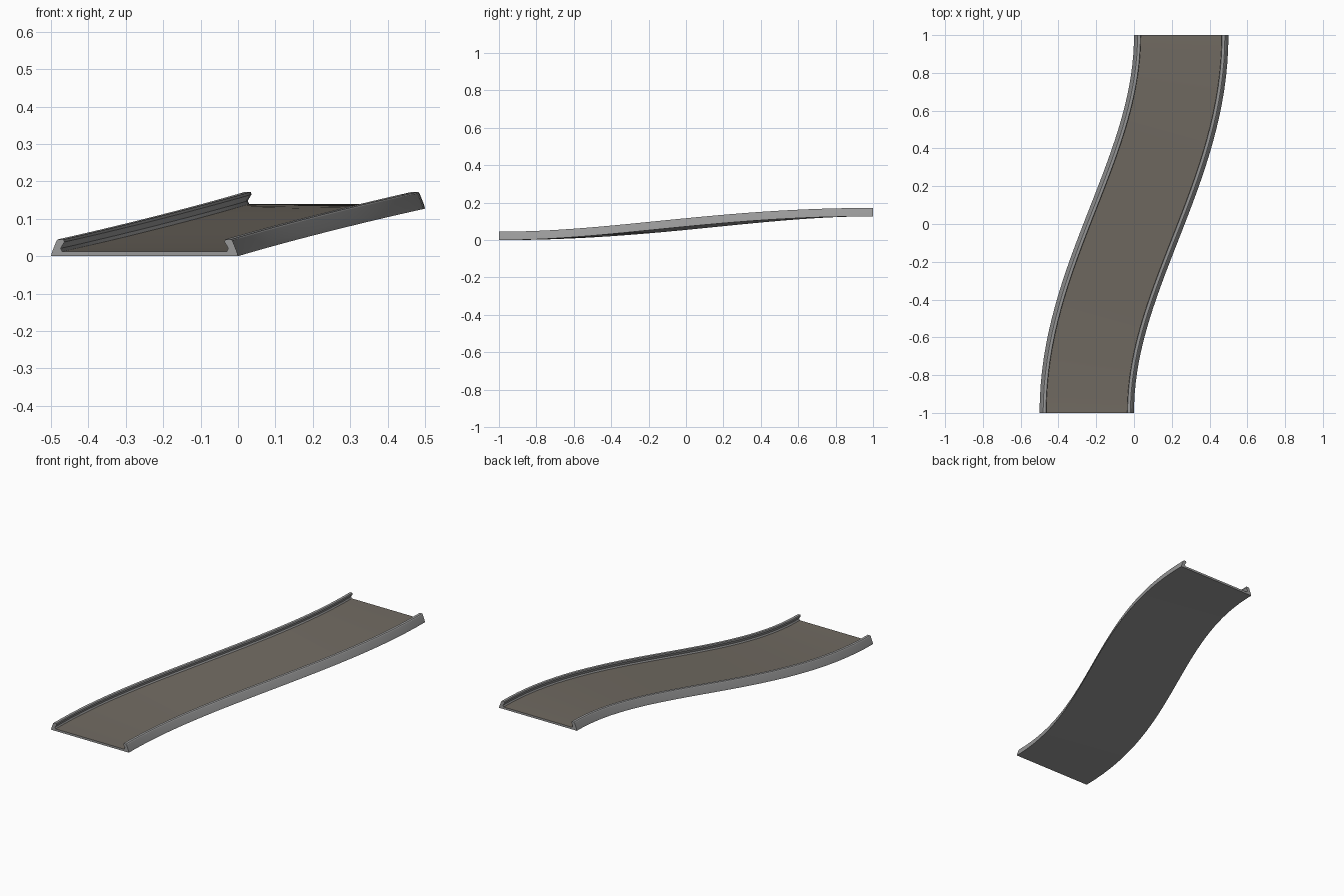
import bpy, bmesh, math

if "Cube" in bpy.data.objects:
    bpy.data.objects.remove(bpy.data.objects["Cube"])


def material(name, rgb):
    m = bpy.data.materials.new(name)
    m.diffuse_color = (*rgb, 1)
    m.use_nodes = True
    m.node_tree.nodes["Principled BSDF"].inputs["Base Color"].default_value = m.diffuse_color
    return m


rail_grey = material("rail grey", (0.32, 0.32, 0.32))
road_brown = material("road brown grey", (0.165, 0.146, 0.122))

# Half cross-section (offset from the centre line, height), right side, bottom to floor
HALF = [(0.25, 0.0), (0.247, 0.012), (0.235, 0.042), (0.231, 0.045),
        (0.216, 0.045), (0.214, 0.038), (0.224, 0.021), (0.220, 0.012)]
PROFILE = HALF + [(-u, h) for u, h in reversed(HALF)]
FLOOR = len(HALF) - 1       # profile edge that is the road surface
STEPS = 32
RISE = 0.127


def path(t):
    """Centre line point and its sideways direction, t from -1 to 1."""
    a = t * math.pi / 2
    slope = 0.25 * math.pi / 2 * math.cos(a)
    n = math.hypot(1, slope)
    return (0.25 * math.sin(a), t, RISE * (0.5 + 0.5 * math.sin(a))), (1 / n, -slope / n)


# Sweep the channel section along the S-shaped rising path
bm = bmesh.new()
rings = []
for i in range(STEPS + 1):
    (x, y, z), (sx, sy) = path(-1 + 2 * i / STEPS)
    rings.append([bm.verts.new((x + sx * u, y + sy * u, z + h)) for u, h in PROFILE])

count = len(PROFILE)
for a, b in zip(rings, rings[1:]):
    for k in range(count):
        j = (k + 1) % count
        f = bm.faces.new((a[k], a[j], b[j], b[k]))
        f.material_index = 1 if k == FLOOR else 0

# End caps
bm.faces.new(rings[0])
bm.faces.new(rings[-1][::-1])
bmesh.ops.recalc_face_normals(bm, faces=bm.faces)

mesh = bpy.data.meshes.new("curved_ramp_track")
bm.to_mesh(mesh)
bm.free()
mesh.materials.append(rail_grey)
mesh.materials.append(road_brown)
track = bpy.data.objects.new("curved_ramp_track", mesh)
bpy.context.collection.objects.link(track)
bpy.context.view_layer.objects.active = track
track.select_set(True)
bpy.ops.object.shade_smooth_by_angle(angle=math.radians(20))
